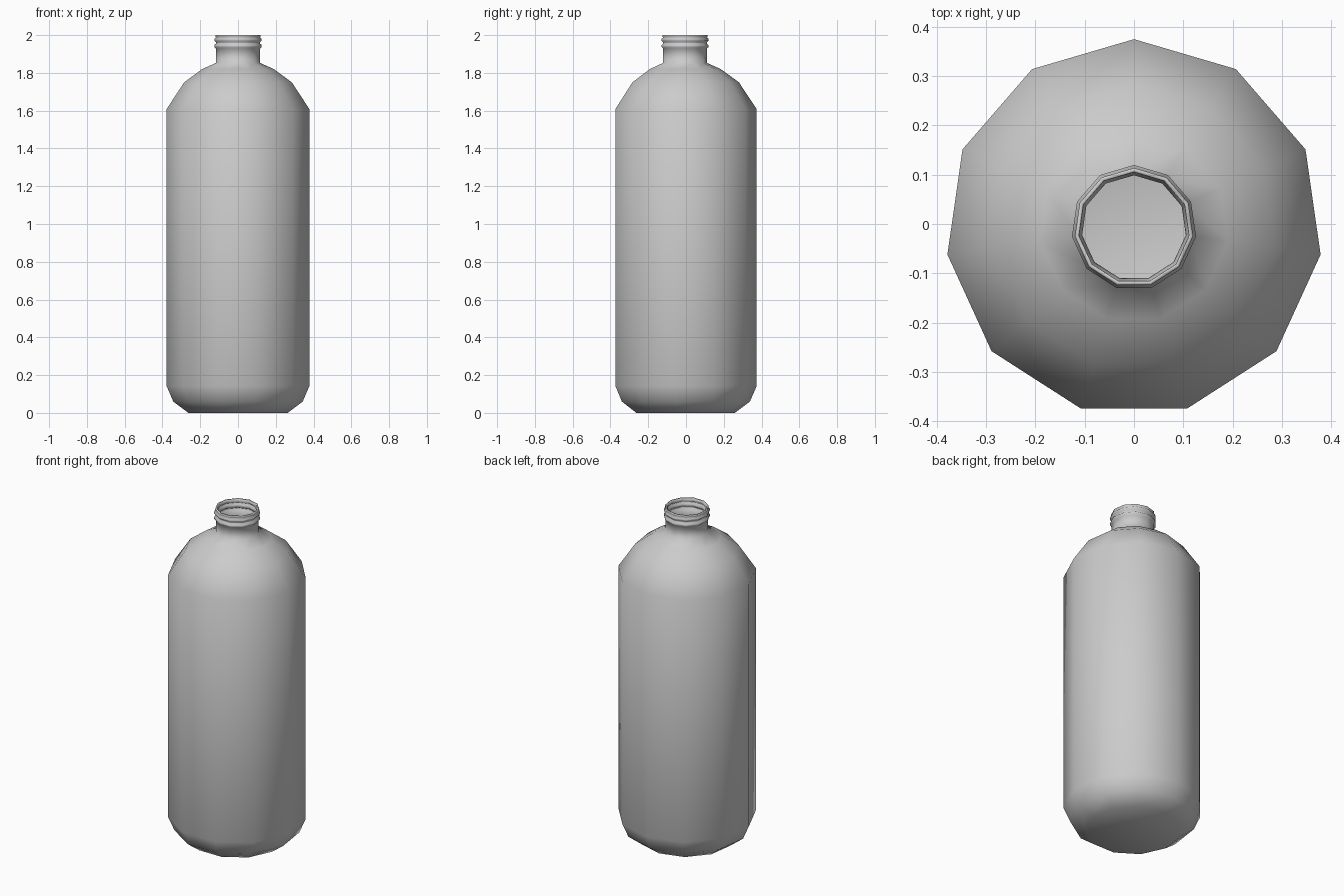
import bpy
import bmesh
import math
from mathutils import Vector, Matrix

cube = bpy.data.objects.get("Cube")
if cube:
    bpy.data.objects.remove(cube, do_unlink=True)

SIDES = 11
CENTRE_Y = -0.0075  # odd-sided body: shifts its bounds to the origin
WALL = 0.008

# Single grey plastic
grey = bpy.data.materials.new("grey_plastic")
grey.use_nodes = True
colour = (0.6, 0.6, 0.6, 1.0)
grey.diffuse_color = colour
grey.node_tree.nodes["Principled BSDF"].inputs["Base Color"].default_value = colour

# Outer profile: base, body, shoulder
profile = [(0, 0), (0.266, 0), (0.346, 0.06), (0.382, 0.143), (0.382, 1.608),
           (0.288, 1.75), (0.192, 1.82), (0.118, 1.853)]

# Neck with two thread rings, then the lip
for z in (1.942, 1.975):
    profile += [(0.118, z - 0.013), (0.127, z - 0.005),
                (0.127, z + 0.005), (0.118, z + 0.013)]
profile += [(0.121, 1.991), (0.121, 2.0)]

# Lathe the profile, with one corner pointing to the back
bm = bmesh.new()
verts = [bm.verts.new((0, r, z)) for r, z in profile]
edges = [bm.edges.new(pair) for pair in zip(verts, verts[1:])]
bmesh.ops.spin(bm, geom=verts + edges, cent=(0, 0, 0), axis=(0, 0, 1),
               angle=math.tau, steps=SIDES, use_duplicate=False)
bmesh.ops.remove_doubles(bm, verts=bm.verts, dist=0.0005)
bmesh.ops.recalc_face_normals(bm, faces=bm.faces)
lowest = min(bm.faces, key=lambda f: f.calc_center_median().z)
if lowest.normal.z > 0:
    bmesh.ops.reverse_faces(bm, faces=bm.faces)
bmesh.ops.transform(bm, matrix=Matrix.Translation(Vector((0, CENTRE_Y, 0))),
                    verts=bm.verts)
for face in bm.faces:
    face.smooth = True

mesh = bpy.data.meshes.new("bottle")
bm.to_mesh(mesh)
bm.free()
mesh.materials.append(grey)
bottle = bpy.data.objects.new("bottle", mesh)
bpy.context.collection.objects.link(bottle)

# Thin hollow wall with an open mouth
shell = bottle.modifiers.new("wall", 'SOLIDIFY')
shell.thickness = WALL
shell.offset = -1
shell.use_even_offset = True
